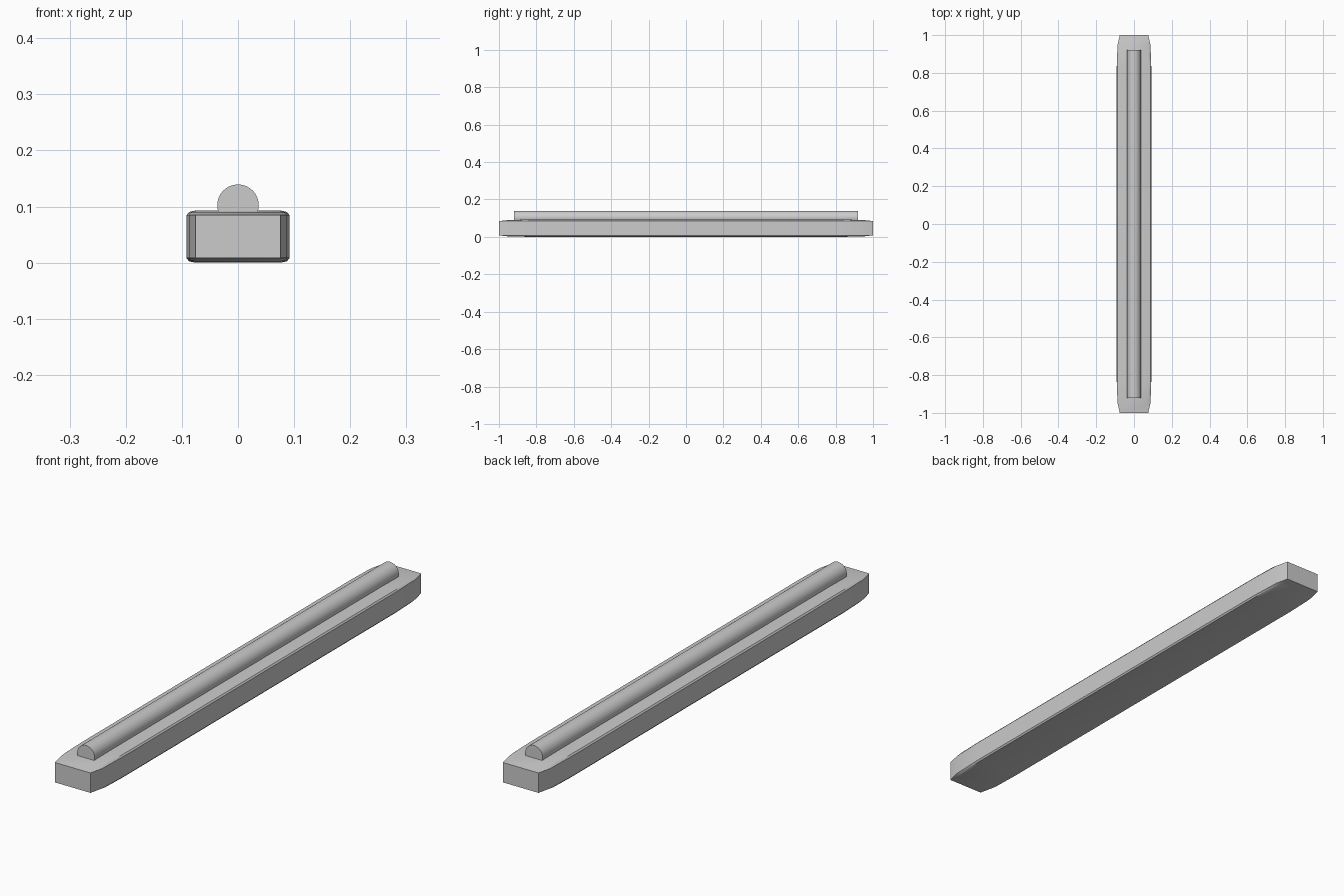
import bpy, bmesh, math
from mathutils import Matrix, Vector

if "Cube" in bpy.data.objects:
    bpy.data.objects.remove(bpy.data.objects["Cube"])


def make_object(name, bm):
    mesh = bpy.data.meshes.new(name)
    bm.to_mesh(mesh)
    bm.free()
    obj = bpy.data.objects.new(name, mesh)
    bpy.context.collection.objects.link(obj)
    bpy.ops.object.select_all(action='DESELECT')
    obj.select_set(True)
    bpy.context.view_layer.objects.active = obj
    bpy.ops.object.shade_smooth_by_angle(angle=math.radians(30))
    return obj


# Long base: rounded cube stretched, so its bevel becomes a long taper at the ends
bm = bmesh.new()
bmesh.ops.create_cube(bm, size=2)
bmesh.ops.bevel(bm, geom=bm.edges[:], offset=0.18, segments=2, profile=0.5, affect='EDGES')
bmesh.ops.scale(bm, vec=Vector((0.092, 1.0, 0.0465)), verts=bm.verts)
bmesh.ops.translate(bm, vec=Vector((0, 0, 0.0465)), verts=bm.verts)
make_object("base", bm)

# Round tube half sunk into the top of the base
bm = bmesh.new()
bmesh.ops.create_cone(bm, cap_ends=True, segments=32, radius1=0.037, radius2=0.037, depth=1.84,
                      matrix=Matrix.Translation((0, 0, 0.1025)) @ Matrix.Rotation(math.pi / 2, 4, 'X'))
make_object("tube", bm)
